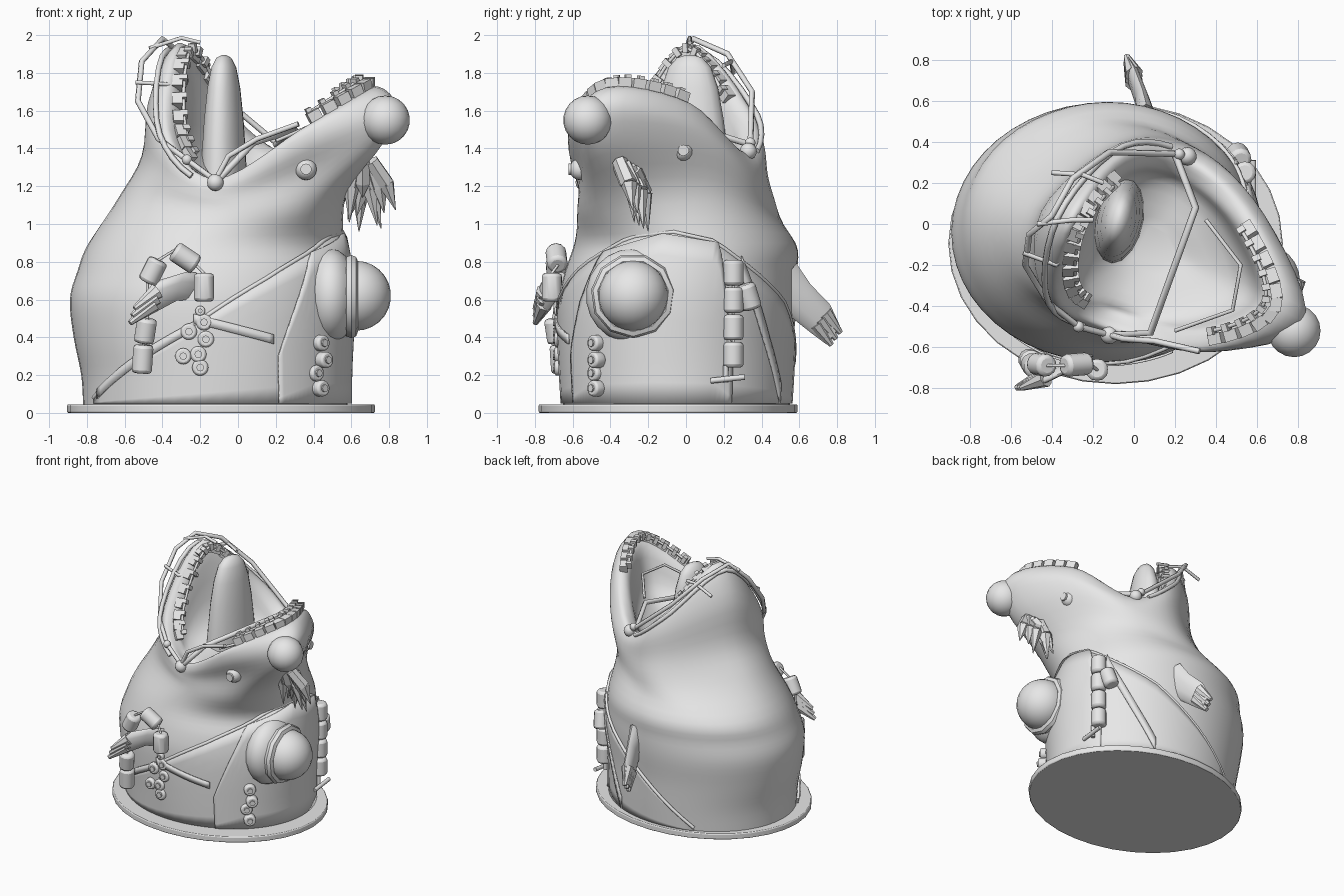
import bpy, bmesh, math
from mathutils import Vector as V

cube = bpy.data.objects.get("Cube")
if cube:
    bpy.data.objects.remove(cube)

grey = bpy.data.materials.new("light_grey")
grey.use_nodes = True
grey.diffuse_color = (0.8, 0.8, 0.8, 1)
grey.node_tree.nodes["Principled BSDF"].inputs["Base Color"].default_value = (0.8, 0.8, 0.8, 1)
SEG = 48
START = math.radians(-98)


def finish(ob, name, angle=40):
    ob.name = name
    ob.data.materials.append(grey)
    if ob.type == 'MESH':
        bpy.ops.object.select_all(action='DESELECT')
        bpy.context.view_layer.objects.active = ob
        ob.select_set(True)
        bpy.ops.object.shade_smooth_by_angle(angle=math.radians(angle))
    return ob


def spline(p, t, closed):
    n = len(p)
    i = int(math.floor(t))
    f = t - i
    pick = (lambda k: p[k % n]) if closed else (lambda k: p[max(0, min(n - 1, k))])
    a, b, c, d = pick(i - 1), pick(i), pick(i + 1), pick(i + 2)
    return b + (c - a) * (f / 2) + (a * 2 - b * 5 + c * 4 - d) * (f * f / 2) + (b * 3 - a - c * 3 + d) * (f ** 3 / 2)


def sheet(name, rows, closed=False, cap=False, thick=0, angle=40):
    bm = bmesh.new()
    grid = [[bm.verts.new(p) for p in r] for r in rows]
    n = len(rows[0])
    for r, s in zip(grid, grid[1:]):
        for i in range(n if closed else n - 1):
            j = (i + 1) % n
            bm.faces.new((r[i], r[j], s[j], s[i]))
    if cap:
        bm.faces.new(grid[-1])
        bm.faces.new(grid[0][::-1])
    me = bpy.data.meshes.new(name)
    bm.to_mesh(me)
    bm.free()
    ob = bpy.data.objects.new(name, me)
    bpy.context.collection.objects.link(ob)
    if thick:
        m = ob.modifiers.new("thickness", 'SOLIDIFY')
        m.thickness, m.offset = thick, 0
    return finish(ob, name, angle)


def wire(name, pts, r=0.013):
    cu = bpy.data.curves.new(name, 'CURVE')
    cu.dimensions, cu.bevel_depth, cu.bevel_resolution, cu.use_fill_caps = '3D', r, 1, True
    s = cu.splines.new('POLY')
    s.points.add(len(pts) - 1)
    for q, p in zip(s.points, pts):
        q.co = (*p, 1)
    ob = bpy.data.objects.new(name, cu)
    bpy.context.collection.objects.link(ob)
    return finish(ob, name)


def ball(name, loc, r, scale=(1, 1, 1), seg=14):
    bpy.ops.mesh.primitive_uv_sphere_add(segments=seg, ring_count=seg // 2 + 1, radius=r, location=loc)
    ob = bpy.context.object
    ob.scale = scale
    return finish(ob, name, 60)


def rod(name, a, b, r, sides=10, tip=None, bevel=0.0):
    a, b = V(a), V(b)
    bpy.ops.mesh.primitive_cone_add(vertices=sides, radius1=r, radius2=r if tip is None else tip,
                                    depth=(b - a).length, location=(a + b) / 2,
                                    rotation=(b - a).to_track_quat('Z', 'Y').to_euler())
    ob = bpy.context.object
    if bevel:
        m = ob.modifiers.new("round", 'BEVEL')
        m.width, m.segments = bevel, 2
    return finish(ob, name)


def block(name, loc, along, size):
    bpy.ops.mesh.primitive_cube_add(size=1, location=loc, rotation=along.to_track_quat('X', 'Z').to_euler())
    ob = bpy.context.object
    ob.scale = size
    return finish(ob, name)


# Body sections: height, x range, y range
BODY = [(.04, -.82, .58, -.65, .55), (.2, -.83, .58, -.66, .56), (.4, -.87, .59, -.67, .57),
        (.6, -.89, .6, -.67, .59), (.75, -.85, .59, -.64, .59), (.9, -.79, .56, -.59, .58)]


def skin(ang, z, out=0.0):
    i = max(k for k in range(len(BODY) - 1) if k == 0 or BODY[k][0] <= z)
    a, b = BODY[i], BODY[i + 1]
    f = (z - a[0]) / (b[0] - a[0])
    x0, x1, y0, y1 = [p + (q - p) * f for p, q in zip(a[1:], b[1:])]
    return V(((x0 + x1) / 2 + ((x1 - x0) / 2 + out) * math.cos(ang),
              (y0 + y1) / 2 + ((y1 - y0) / 2 + out) * math.sin(ang), z))


# Head rings, from the front mouth corner round past the snout
NECK = [V(p) for p in ((-.12, -.55, 1.06), (.32, -.54, 1.08), (.57, -.3, 1.16), (.5, .13, 1.18),
                       (.25, .4, 1.1), (-.14, .46, 1.1), (-.59, .1, 1.15), (-.55, -.3, 1.12))]
CHEEK = [V(p) for p in ((-.12, -.54, 1.14), (.37, -.56, 1.27), (.77, -.46, 1.43), (.6, .08, 1.42),
                        (.3, .37, 1.24), (-.07, .41, 1.28), (-.47, .07, 1.38), (-.46, -.33, 1.28))]
JAW = [V(p) for p in ((-.13, -.53, 1.2), (.38, -.62, 1.42), (.83, -.48, 1.62), (.64, .03, 1.55),
                      (.29, .35, 1.33), (-.06, .39, 1.48), (-.44, .06, 1.7), (-.43, -.35, 1.42))]
RIM = [V(p) for p in ((-.12, -.5, 1.24), (.34, -.61, 1.5), (.74, -.43, 1.72), (.58, .02, 1.64),
                      (.27, .3, 1.38), (-.05, .34, 1.6), (-.34, .02, 1.94), (-.38, -.36, 1.5))]


def inward(p, f, z):
    return V((p.x + (.08 - p.x) * f, p.y + (-.1 - p.y) * f, z))


lip = [inward(p, .17, p.z - .05) for p in RIM]
throat = [inward(p, .32, 1.2 + (p.z - 1.2) * .3) for p in RIM]
floor = [inward(p, .8, 1.2) for p in RIM]
rows = [[skin(START + math.tau * i / SEG, b[0]) for i in range(SEG)] for b in BODY]
rows += [[spline(r, 8 * i / SEG, True) for i in range(SEG)] for r in (NECK, CHEEK, JAW, RIM, lip, throat, floor)]
STEP = 4
dense = [[spline([r[i] for r in rows], k / STEP, False) for i in range(SEG)]
         for k in range(STEP * (len(rows) - 1) + 1)]
sheet("body_and_head", dense, True, True, angle=60)
ball("nose", (.78, -.52, 1.55), .13, (1, 1, 1), 20)

# Base disc
base = rod("base_disc", (-.09, -.095, 0), (-.09, -.095, .045), 1, 32, bevel=.008)
base.scale = (.815, .685, 1)

# Tongue, wide across the mouth
tongue = []
for z, r in ((1.15, .145), (1.35, .135), (1.55, .12), (1.72, .1), (1.83, .075), (1.88, .045), (1.895, .012)):
    ring = []
    for i in range(16):
        a = math.tau * i / 16
        across = 1.5 * r * math.sin(a)
        ring.append(V((-.075 + .85 * r * math.cos(a) + .15 * across, .02 + across, z)))
    tongue.append(ring)
sheet("tongue", tongue, True, True, angle=60)


# Clothing laid over the body
def lerp_list(keys, a):
    for (a0, z0), (a1, z1) in zip(keys, keys[1:]):
        if a <= a1:
            return z0 + (z1 - z0) * (a - a0) / (a1 - a0)
    return keys[-1][1]


def garment(name, keys, out, thick, low=.05, n=40):
    a0, a1 = keys[0][0], keys[-1][0]
    degs = [a0 + (a1 - a0) * i / n for i in range(n + 1)]
    tops = [lerp_list(keys, d) for d in degs]
    sheet(name, [[skin(math.radians(d), low + (t - low) * k / 8, out) for d, t in zip(degs, tops)]
                 for k in range(9)], thick=thick)
    return [skin(math.radians(d), t, out) for d, t in zip(degs, tops)]


edge = garment("trousers", [(-155, .08), (-125, .26), (-105, .4), (-77, .64), (-58, .78), (-30, .93), (-8, .96),
                            (15, .91), (60, .6), (115, .07)], .008, .012)
wire("trouser_hem", edge, .012)
garment("bib", [(-62, .3), (-45, .85), (-12, .95), (18, .9), (28, .3)], .018, .012)


def strap(name, start, end, width=.025):
    pts = [[start[j] + (end[j] - start[j]) * i / 16 for j in (0, 1)] for i in range(17)]
    sheet(name, [[skin(math.radians(a), z + s * width, .018) for a, z in pts] for s in (-1, 1)], thick=.01)


strap("front_strap", (-150, .1), (-97, .46))
strap("front_cross_strap", (-97, .5), (-64, .39))
strap("back_strap", (30, .78), (62, .1), .05)

# Belly ball with its faceted ring
ball("belly_ball", (.625, -.28, .62), .185, seg=24)
bpy.ops.mesh.primitive_torus_add(major_segments=11, minor_segments=8, major_radius=.19, minor_radius=.035,
                                 location=(.6, -.28, .62), rotation=(0, math.pi / 2, 0))
finish(bpy.context.object, "belly_ring")
ball("belly_mound", (.49, -.28, .62), .25, (.6, 1, 1), 20)

# Eyes
for tag, loc, d in (("right", (.36, -.56, 1.29), V((0, -1, 0))), ("left", (.59, -.02, 1.39), V((1, .1, 0)))):
    ball(tag + "_eye", loc, .058)
    c = V(loc) + d * .045
    rod(tag + "_pupil", c, c + d * .018, .03)


# Flippers
def flipper(name, path, widths, side, thin):
    rows = []
    for p, w in zip(path, widths):
        rows.append([V(p) + side * (w * math.cos(a)) + thin * (w * .35 * math.sin(a))
                     for a in (math.tau * i / 10 for i in range(10))])
    sheet(name, rows, True, True, angle=60)
    for k in (-1, 0, 1):
        tip = V(path[-1]) + side * (k * .04)
        rod(name + "_finger", V(path[-2]) + side * (k * .035), tip + (V(path[-1]) - V(path[-2])) * .2, .045, 8, .015)


flipper("right_flipper", [(-.17, -.6, .67), (-.3, -.69, .67), (-.44, -.75, .61), (-.54, -.79, .53)],
        [.07, .08, .1, .06], V((.3, 0, .95)), V((.3, .9, 0)))
flipper("left_flipper", [(.06, .5, .68), (.04, .6, .6), (0, .71, .5), (-.03, .78, .41)],
        [.14, .1, .09, .06], V((0, .6, .8)), V((1, 0, 0)))

# Cylinder bead chains
CHAINS = {"front": [(-.51, -.66, .21, -.5, -.67, .36), (-.5, -.68, .37, -.48, -.7, .5),
                    (-.48, -.68, .69, -.42, -.69, .81), (-.34, -.69, .86, -.22, -.68, .78),
                    (-.18, -.71, .74, -.18, -.71, .59)],
          "side": [(.54, .25, z, .54, .25, z - .135) for z in (.81, .665, .52, .375)] + [(.52, .31, .68, .5, .35, .55)]}
for tag, beads in CHAINS.items():
    for b in beads:
        rod(tag + "_bead", b[:3], b[3:], .055, 12, bevel=.018)
    wire(tag + "_bead_cord", [V(p) for b in beads[:5 if tag == "front" else 4] for p in (b[:3], b[3:])], .008)
rod("side_bead_bar", (.58, .13, .17), (.58, .31, .19), .015)
rod("side_bead_pin", (.56, .21, .25), (.56, .21, .16), .015)

# Clusters of ring-shaped buttons
for x, z in ((-.2, .54), (-.18, .48), (-.26, .43), (-.17, .39), (-.29, .3), (-.21, .31), (-.2, .24),
             (.44, .37), (.46, .28), (.41, .21), (.44, .13)):
    d = V((0, -1, 0)) if x < 0 else V((.65, -.75, 0))
    c = V((x, -.67 if x < 0 else -.48, z))
    r = .028 if z > .5 else .045
    rod("button", c - d * .04, c + d * .025, r, 10, bevel=.012)
    rod("button_centre", c, c + d * .035, r * .45, 8)

# Hair tuft under the snout
for i in range(12):
    t = i / 11
    root = V((.66 + .05 * math.sin(i * 2), -.36 + .09 * t, 1.34 - .06 * t))
    mid = root + V((.08 * math.sin(i * 1.7), .05, -.12))
    rod("tuft_lock", root, mid, .04, 6, .045)
    rod("tuft_tip", mid, mid + V((.05 * math.sin(i * 1.7), .02, -.08 - .06 * (i % 3))), .045, 6, .002)

# Teeth with brackets and braces
for tag, u0, u1, n, inset, rise in (("upper", 1.2, 2.9, 11, .08, .02), ("lower", 5.3, 7.3, 13, .16, -.03)):
    arch = []
    for i in range(n):
        u = u0 + (u1 - u0) * i / (n - 1)
        p, q = spline(RIM, u, True), spline(RIM, u + .05, True)
        c = inward(p, inset, p.z + rise)
        block(tag + "_tooth", c, q - p, (.07, .055, .06))
        b = inward(c, .08, c.z + .02)
        block(tag + "_bracket", b, q - p, (.03, .04, .05))
        arch.append(b)
    wire(tag + "_arch_wire", arch, .01)

# Headgear wires around the open mouth
for r, pts in ((.016, [(-.12, -.54, 1.23), (-.27, -.5, 1.34), (-.42, -.38, 1.45), (-.53, -.2, 1.65), (-.51, -.05, 1.86),
                       (-.4, .04, 1.98), (-.3, .22, 1.9), (-.12, .35, 1.7), (.25, .34, 1.39)]),
               (.015, [(-.12, -.54, 1.23), (-.05, -.56, 1.36), (.1, -.57, 1.45), (.32, -.62, 1.53)]),
               (.018, [(.2, .34, 1.42), (.3, .08, 1.5), (.08, -.53, 1.43), (-.1, -.54, 1.24)]),
               (.01, [(.35, .02, 1.5), (.52, -.2, 1.56), (.48, -.42, 1.56), (.2, -.52, 1.44)]),
               (.012, [(-.54, -.14, 1.75), (-.38, -.2, 1.74), (-.28, -.1, 1.73)]),
               (.012, [(-.4, .25, 1.8), (-.25, .24, 1.86), (-.15, .2, 1.84)]),
               (.012, [(-.47, 0, 1.93), (-.3, .02, 1.985), (-.2, .02, 1.96)])):
    wire("headgear_wire", pts, r)
outer = [spline(RIM, 4.3 + 3.4 * i / 20, True) for i in range(21)]
wire("headgear_rim_wire", [inward(p, -.08, p.z - .02) for p in outer], .016)
for p in ((-.12, -.54, 1.22), (.26, .33, 1.385)):
    ball("headgear_hinge", p, .045)
for p in ((-.27, -.5, 1.34), (.22, .34, 1.43)):
    ball("headgear_stud", p, .028)
